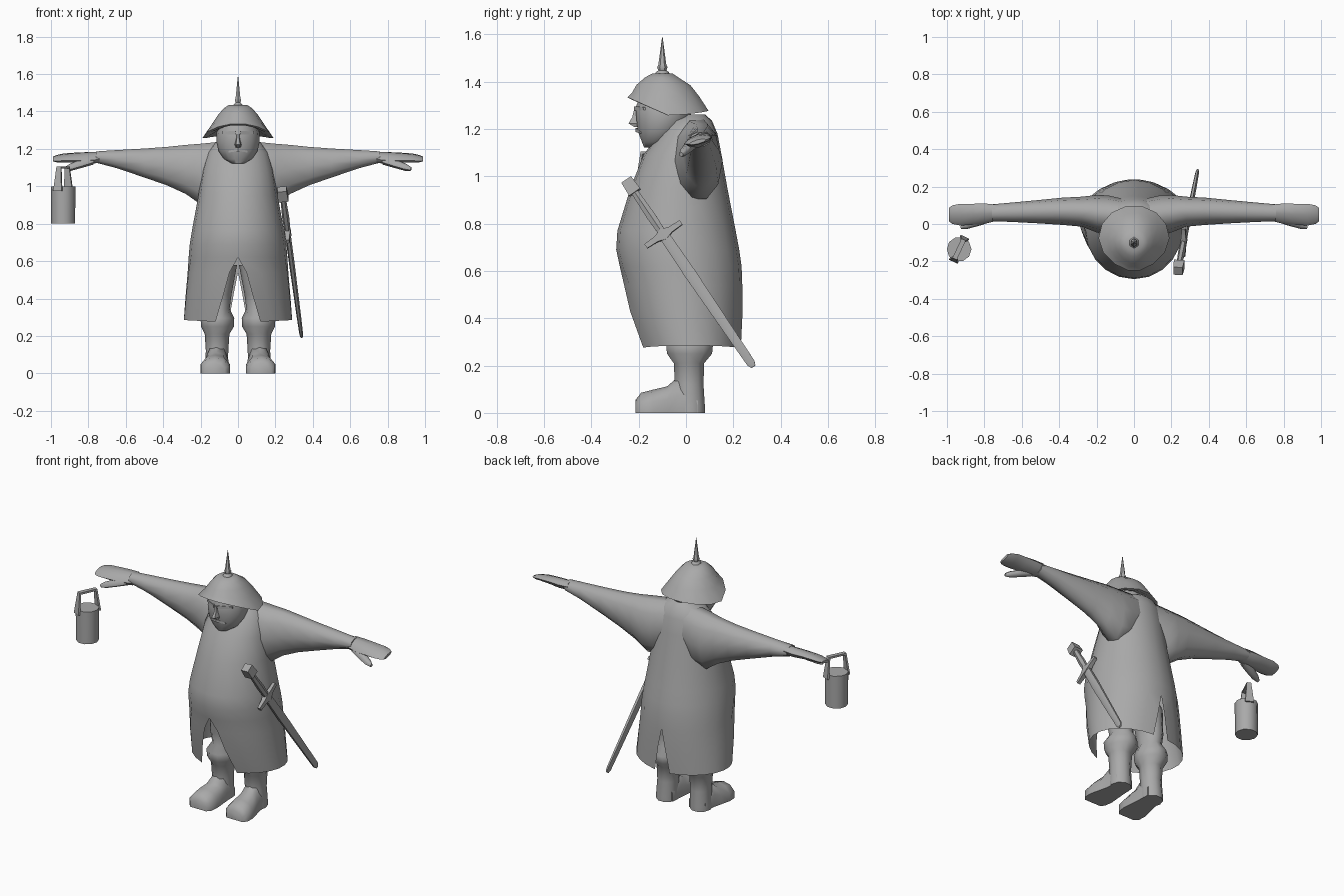
import bpy, bmesh, math
from mathutils import Vector as V

grey = bpy.data.materials.new("plain grey")
grey.diffuse_color = (0.4, 0.4, 0.4, 1)


def loft(name, rings, closed=True, caps=True, mirror=False, angle=45):
    """Skin a list of equal-length point rings."""
    bm = bmesh.new()
    rows = [[bm.verts.new(p) for p in r] for r in rings]
    n = len(rows[0])
    for a, b in zip(rows, rows[1:]):
        for i in range(n if closed else n - 1):
            j = (i + 1) % n
            bm.faces.new((a[i], a[j], b[j], b[i]))
    if caps:
        bm.faces.new(rows[0])
        bm.faces.new(rows[-1])
    bmesh.ops.remove_doubles(bm, verts=bm.verts, dist=1e-5)
    bmesh.ops.recalc_face_normals(bm, faces=bm.faces)
    me = bpy.data.meshes.new(name)
    bm.to_mesh(me)
    bm.free()
    me.shade_smooth()
    me.set_sharp_from_angle(angle=math.radians(angle))
    me.materials.append(grey)
    ob = bpy.data.objects.new(name, me)
    bpy.context.collection.objects.link(ob)
    if mirror:
        m = ob.modifiers.new("mirror", 'MIRROR')
        m.merge_threshold = 0.0005
    return ob


def ring(c, u, v, n, turn=0.0):
    c, u, v = V(c), V(u), V(v)
    return [c + u * math.cos(2 * math.pi * (i + turn) / n) + v * math.sin(2 * math.pi * (i + turn) / n)
            for i in range(n)]


def flat(cx, rx, y0, y1, z, n, dz=0.0):
    """Horizontal ring between y0 (front) and y1 (back); dz lifts the front."""
    return ring((cx, (y0 + y1) / 2, z), (rx, 0, 0), (0, (y1 - y0) / 2, -dz), n)


def along(name, p, q, u, v, sizes, n=4, turn=0.5, angle=45, mirror=False):
    """Loft from p to q, sizes = (t, width, depth)."""
    p, q = V(p), V(q)
    return loft(name, [ring(p.lerp(q, t), V(u) * a, V(v) * b, n, turn) for t, a, b in sizes],
                angle=angle, mirror=mirror)


# Coat: half sheet with front and back slits, mirrored
# z, half width, front y, back y, front slit half width, back slit half width
coat = [(1.262, .05, -.02, .08, 0, 0), (1.235, .12, -.08, .11, 0, 0),
        (1.18, .165, -.115, .133, 0, 0), (1.09, .19, -.18, .15, 0, 0),
        (.95, .212, -.235, .175, 0, 0), (.77, .245, -.29, .21, 0, 0),
        (.69, .258, -.295, .225, 0, 0), (.62, .264, -.28, .235, 0, 0),
        (.54, .27, -.265, .238, .045, 0), (.43, .28, -.245, .24, .075, .022),
        (.27, .292, -.2, .235, .12, .05)]
rings = []
for z, rx, yf, yb, sf, sb in coat:
    a0, a1 = math.asin(sf / rx), math.pi - math.asin(sb / rx)
    row = []
    for i in range(11):
        a = a0 + (a1 - a0) * i / 10
        y = (yf + yb) / 2 - (yb - yf) / 2 * math.cos(a)
        hem = .015 * math.sin(a) if z == .27 else 0
        row.append((max(0, rx * math.sin(a)) if 0 < i < 10 else (sf if i == 0 else sb), y, z + hem))
    rings.append(row)
loft("coat", rings, closed=False, caps=False, mirror=True, angle=60)

# Sleeves: x, y centre, y radius, top z, bottom z
arm = [(.06, .045, .09, 1.25, .95), (.14, .048, .105, 1.242, .9), (.2, .055, .1, 1.236, .895),
       (.28, .066, .08, 1.228, .953), (.38, .068, .073, 1.216, 1.0), (.5, .066, .063, 1.206, 1.043),
       (.65, .063, .052, 1.196, 1.095), (.76, .06, .045, 1.188, 1.125)]
loft("sleeves", [ring((x, y, (a + b) / 2), (0, r, 0), (0, 0, (a - b) / 2), 10)
                 for x, y, r, a, b in arm], mirror=True, angle=60)

# Hands: x, y centre, y radius, z centre, z radius, slanting forward and down
hand = [(.74, .06, .044, 1.155, .031), (.8, .055, .055, 1.152, .03), (.86, .052, .056, 1.153, .025),
        (.93, .05, .058, 1.152, .019), (.97, .05, .05, 1.148, .015), (.99, .05, .036, 1.146, .009)]
loft("hands", [ring((x, y, z), (0, r, r * .25), (0, 0, h), 8) for x, y, r, z, h in hand],
     mirror=True, angle=60)
along("thumbs", (.78, .03, 1.14), (.925, -.02, 1.092), (.2, .6, 0), (.2, 0, .8),
      [(0, .04, .03), (.4, .038, .027), (.8, .03, .023), (1, .014, .012)], n=6, angle=60, mirror=True)

# Head and face
head = [(1.122, .035, -.178, -.11), (1.145, .075, -.188, -.05), (1.19, .105, -.206, -.01),
        (1.24, .116, -.212, .02), (1.29, .114, -.216, .03), (1.36, .09, -.19, .01)]
loft("head", [flat(0, rx, a, b, z, 14) for z, rx, a, b in head], angle=50)
nose = [(1.29, .009, -.218), (1.25, .014, -.227), (1.224, .022, -.243), (1.208, .018, -.218)]
loft("nose", [[(-w, -.19, z), (-w * .5, y, z), (w * .5, y, z), (w, -.19, z)] for z, w, y in nose], angle=30)
along("brows", (.012, -.205, 1.286), (.085, -.17, 1.286), (0, 1, 0), (0, 0, 1),
      [(0, .022, .012), (.5, .022, .012), (1, .014, .008)], mirror=True)
along("moustache", (0, -.2, 1.196), (.05, -.185, 1.185), (0, 1, 0), (0, 0, 1),
      [(0, .018, .012), (1, .012, .006)], mirror=True)

# Helmet: x radius, front y, back y, side z, lift of the front rim
helmet = [(.05, -.145, -.055, 1.434, 0), (.075, -.175, -.03, 1.418, 0), (.105, -.212, .022, 1.384, .003),
          (.14, -.232, .06, 1.332, .022), (.19, -.252, .1, 1.258, .078),
          (.172, -.238, .082, 1.258, .07), (.09, -.19, .0, 1.31, .02)]
rings = []
for rx, y0, y1, z, lift in helmet:
    row = flat(0, rx, y0, y1, z, 14)
    for p in row:
        s = ((y0 + y1) / 2 - p.y) / ((y1 - y0) / 2)
        p.z += lift * max(0, s) + .25 * lift * max(0, -s) ** 2
        p.x *= 1 - .2 * max(0, s) ** 2
    rings.append(row)
loft("helmet", rings, angle=50)
along("helmet_spike", (0, -.1, 1.425), (0, -.1, 1.59), (1, 0, 0), (0, 1, 0),
      [(0, .03, .034), (.09, .025, .028), (.14, .015, .017), (.22, .02, .022), (.28, .015, .017), (1, .001, .001)],
      n=6)

# Trouser legs and boots, mirrored: z, x centre, x radius, front y, back y
leg = [(.58, .09, .085, -.09, .1), (.42, .105, .07, -.08, .1), (.345, .105, .06, -.065, .09),
       (.295, .11, .09, -.09, .12), (.25, .11, .088, -.085, .115), (.21, .112, .066, -.055, .08),
       (.12, .112, .06, -.05, .077), (.03, .115, .062, -.05, .083), (0, .115, .062, -.05, .083)]
loft("boot_legs", [flat(x, r, a, b, z, 10) for z, x, r, a, b in leg], mirror=True, angle=50)
# Feet: y, x centre, half width, top z
foot = [(.05, .112, .055, .1), (-.03, .113, .06, .155), (-.08, .117, .068, .112), (-.14, .122, .078, .098),
        (-.19, .124, .074, .085), (-.213, .124, .054, .055)]
loft("boot_feet", [[(x - w, y, 0), (x - w, y, h * .5), (x - w * .6, y, h * .88), (x, y, h),
                    (x + w * .6, y, h * .88), (x + w, y, h * .5), (x + w, y, 0)]
                   for y, x, w, h in foot], mirror=True, angle=50)

# Sword on the hip
top, tip = V((.238, -.235, .96)), V((.34, .285, .195))
d = (tip - top).normalized()
side = d.cross(V((1, 0, 0))).normalized()
out = d.cross(side).normalized()
along("sword_pommel", top - d * .03, top + d * .035, side, out, [(0, .035, .035), (1, .04, .04)])
along("sword_grip", top, top + d * .26, side, out, [(0, .016, .014), (.6, .022, .019), (1, .018, .016)], n=6)
g = top + d * .25
along("sword_guard", g - side * .09, g + side * .09, d, out,
      [(0, .015, .013), (.3, .018, .018), (.5, .035, .026), (.7, .018, .018), (1, .015, .013)])
along("sword_scabbard", g, tip, side, out,
      [(0, .026, .015), (.3, .029, .015), (.8, .023, .012), (.97, .021, .01), (1, .012, .007)], n=6)

# Hanging can with a strap handle
c = V((-.935, -.135, 0))
loft("can", [ring(c + V((0, 0, z)), (r, 0, 0), (0, r, 0), 10) for z, r in [(.8, .064), (1.0, .066)]], angle=50)
s, w = V((.42, .9, 0)).normalized(), V((.9, -.42, 0)).normalized()
for k, label in ((-1, "front"), (1, "back")):
    along("can_handle_" + label, c + s * k * .068 + V((0, 0, .975)), c + s * k * .052 + V((0, 0, 1.105)),
          w, s, [(0, .036, .008), (.3, .03, .008), (1, .018, .007)])
along("can_handle_top", c - s * .057 + V((0, 0, 1.1)), c + s * .057 + V((0, 0, 1.1)),
      w, (0, 0, 1), [(0, .018, .008), (1, .018, .008)])
